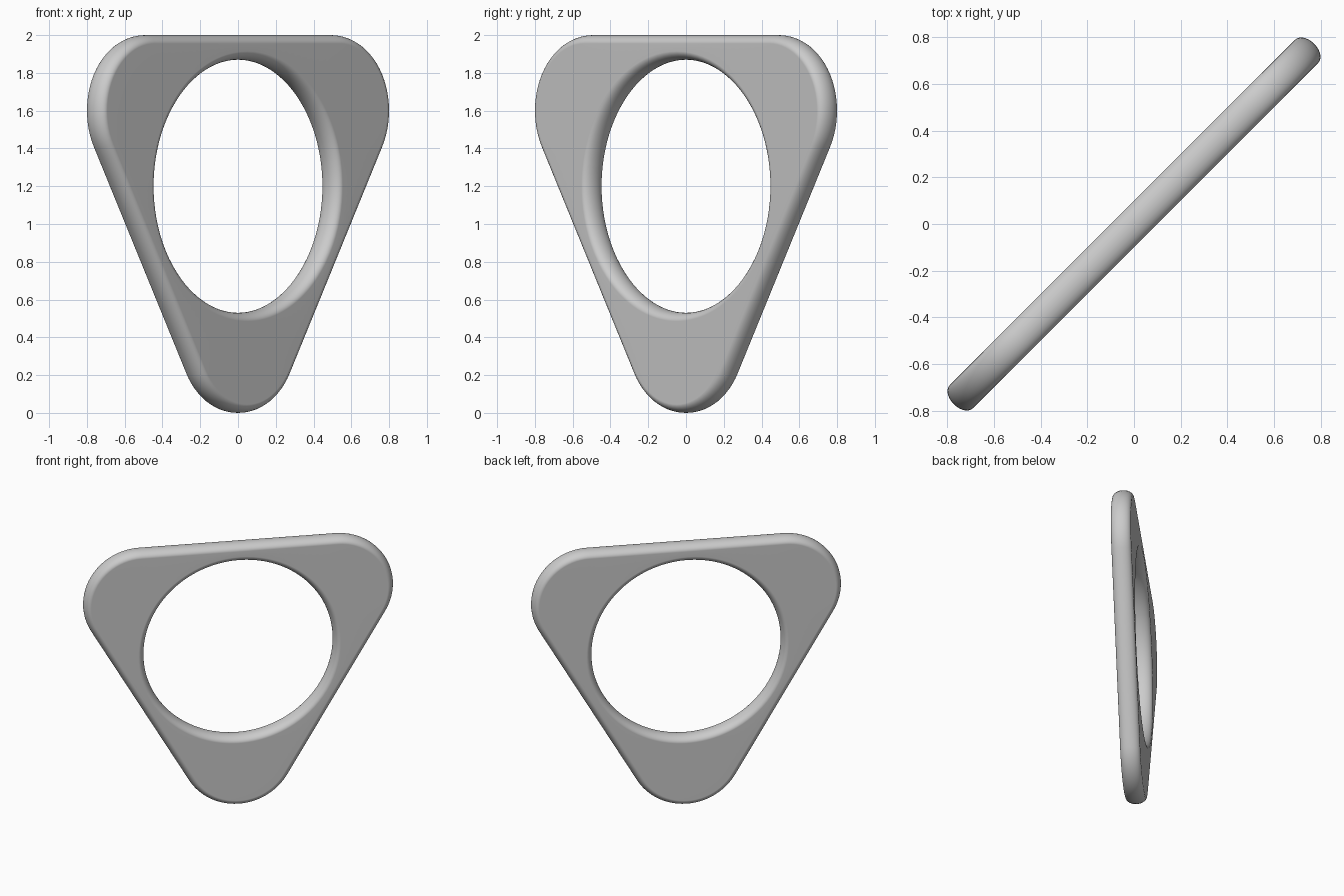
import bpy, bmesh
from math import sin, cos, pi, atan2, sqrt, radians

if "Cube" in bpy.data.objects:
    bpy.data.objects.remove(bpy.data.objects["Cube"])

CORNER = 0.4            # corner radius of the rounded triangle
HOLE = 0.67             # radius of the round hole
MID = 1.2               # height of the centre
HALF, ROUND = 0.07, 0.045   # half thickness, in-plane depth of the rounded rim
ARC, SIDE, RIM = 24, 24, 14

# Outline stations: corner centre (or point sliding along a side) plus outward normal
corners = [(0.8 * cos(a), 0.8 * sin(a)) for a in (radians(30), radians(150), radians(270))]
stations = []
for k in range(3):
    mid = radians(30 + 120 * k)
    c, d = corners[k], corners[(k + 1) % 3]
    for i in range(ARC):
        stations.append((c, mid - pi / 3 + 2 * pi / 3 * i / ARC))
    for i in range(SIDE):
        f = i / SIDE
        stations.append(((c[0] + (d[0] - c[0]) * f, c[1] + (d[1] - c[1]) * f), mid + pi / 3))

S = 1 / sqrt(2)


def place(bm, u, v, n):
    # Stand the plate upright, turned 45 degrees
    return bm.verts.new(((u + n) * S, (u - n) * S, MID + v))


# Sweep a closed section (rounded outer rim, flat faces, rounded hole rim)
bm = bmesh.new()
rings = []
for (cx, cy), a in stations:
    px, py = cx + CORNER * cos(a), cy + CORNER * sin(a)
    theta = atan2(py, px)
    ring = []
    for j in range(RIM + 1):
        t = -pi / 2 + pi * j / RIM
        r = CORNER - ROUND + ROUND * cos(t)
        ring.append(place(bm, cx + r * cos(a), cy + r * sin(a), HALF * sin(t)))
    for j in range(RIM + 1):
        t = pi / 2 - pi * j / RIM
        r = HOLE + ROUND - ROUND * cos(t)
        ring.append(place(bm, r * cos(theta), r * sin(theta), HALF * sin(t)))
    rings.append(ring)

for i, a in enumerate(rings):
    b = rings[(i + 1) % len(rings)]
    for j in range(len(a)):
        k = (j + 1) % len(a)
        bm.faces.new((a[j], b[j], b[k], a[k]))
bmesh.ops.recalc_face_normals(bm, faces=bm.faces)

mesh = bpy.data.meshes.new("triangular_plate")
bm.to_mesh(mesh)
bm.free()
plate = bpy.data.objects.new("triangular_plate", mesh)
bpy.context.collection.objects.link(plate)

# Smooth rims with clean flat faces
mesh.shade_smooth()
plate.modifiers.new("flat_face_normals", 'WEIGHTED_NORMAL')
